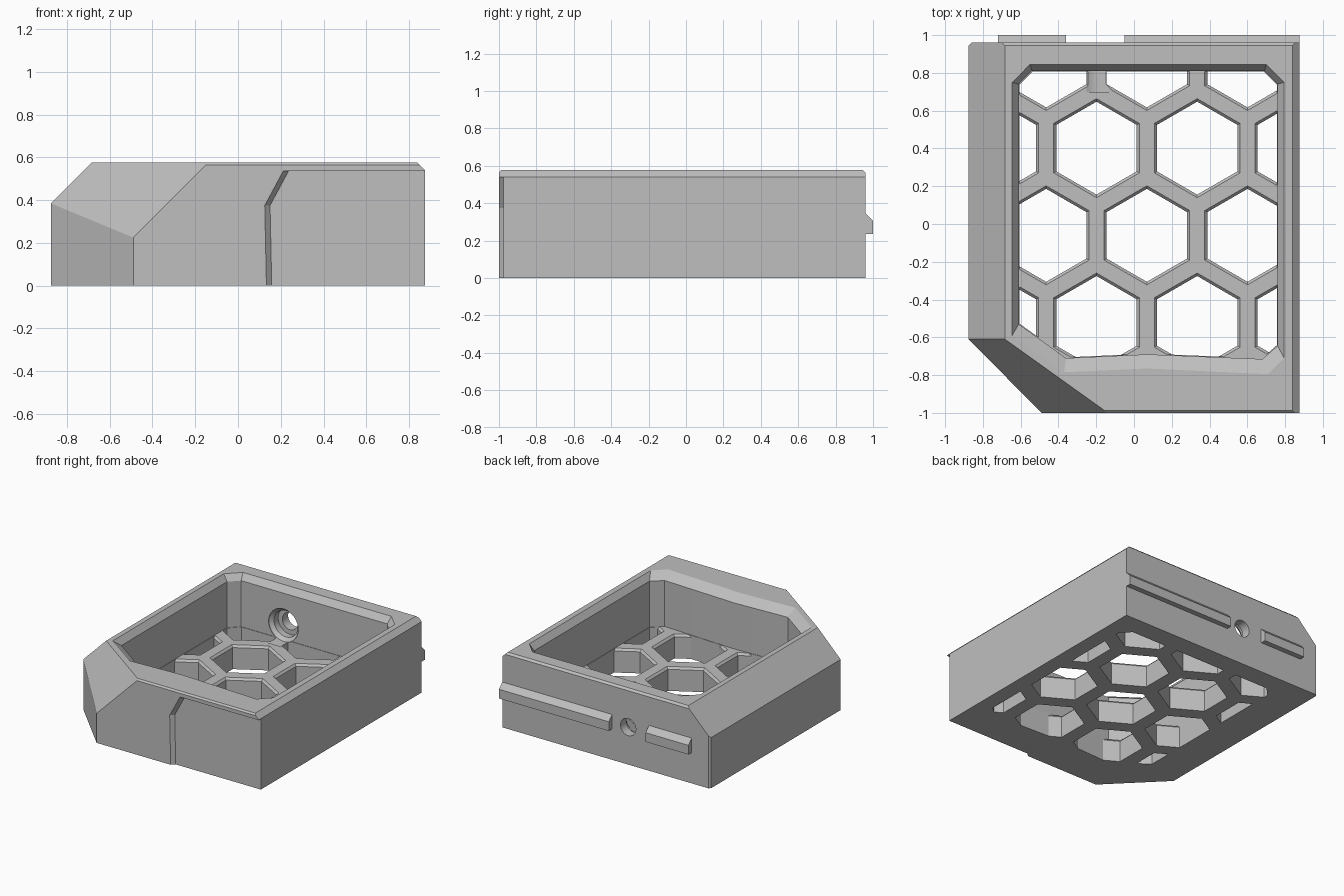
import bpy, bmesh
from math import cos, sin, pi
from mathutils import Vector

if "Cube" in bpy.data.objects:
    bpy.data.objects.remove(bpy.data.objects["Cube"])

grey = bpy.data.materials.new("plain grey")
grey.use_nodes = True
grey.diffuse_color = (0.52, 0.52, 0.52, 1)
grey.node_tree.nodes["Principled BSDF"].inputs["Base Color"].default_value = grey.diffuse_color


def make_object(name, bm):
    bmesh.ops.recalc_face_normals(bm, faces=bm.faces)
    mesh = bpy.data.meshes.new(name)
    bm.to_mesh(mesh)
    bm.free()
    obj = bpy.data.objects.new(name, mesh)
    mesh.materials.append(grey)
    bpy.context.collection.objects.link(obj)
    return obj


def add_loft(bm, rings):
    """Skin a stack of matching rings and cap both ends."""
    loops = [[bm.verts.new(p) for p in ring] for ring in rings]
    for a, b in zip(loops, loops[1:]):
        for i in range(len(a)):
            j = (i + 1) % len(a)
            bm.faces.new((a[i], a[j], b[j], b[i]))
    bm.faces.new(loops[0])
    bm.faces.new(loops[-1])


def loft(name, rings):
    bm = bmesh.new()
    add_loft(bm, rings)
    return make_object(name, bm)


def flat(points, z):
    return [(x, y, z) for x, y in points]


def boolean(target, cutter, operation="DIFFERENCE"):
    mod = target.modifiers.new("cut", "BOOLEAN")
    mod.operation, mod.solver, mod.object = operation, "EXACT", cutter
    bpy.context.view_layer.objects.active = target
    bpy.ops.object.modifier_apply(modifier=mod.name)
    bpy.data.objects.remove(cutter)


def slice_off(bm, point, normal):
    """Remove everything on the normal side of a plane and close the cut."""
    geom = bm.verts[:] + bm.edges[:] + bm.faces[:]
    cut = bmesh.ops.bisect_plane(bm, geom=geom, plane_co=point, plane_no=normal,
                                 clear_outer=True)["geom_cut"]
    bmesh.ops.edgeloop_fill(bm, edges=[e for e in cut if isinstance(e, bmesh.types.BMEdge)])


# Body block with all its outer chamfers
W, FRONT, BACK, TOP = 0.875, -1.0, 0.96, 0.577
bm = bmesh.new()
outline = [(-W, FRONT), (W, FRONT), (W, BACK), (-W, BACK)]
add_loft(bm, [flat(outline, 0), flat(outline, TOP)])
for point, normal in [
    ((-W, -0.61, 0), (-0.39, -0.385, 0)),           # front corner
    ((-W, 0, 0.385), (-1, 0, 1)),                   # left top slope
    ((-W, -0.61, 0.385), (-0.39, -0.545, 0.39)),    # front corner slope
    ((W, 0, 0.54), (1, 0, 1)),                      # right top edge
    ((0, FRONT, 0.565), (0, -1, 1)),                # front top edge
    ((0, BACK, 0.562), (0, 1, 1)),                  # back top edge
    ((-W, 0.946, 0), (-1, 1, 0)),                   # back left edge
]:
    slice_off(bm, Vector(point), Vector(normal).normalized())
body = make_object("tray_body", bm)

# Cavity with a flared rim
FLOOR, RIM = 0.18, 0.53
inner = [(-0.61, -0.53), (-0.36, -0.71), (0.07, -0.69), (0.68, -0.715), (0.76, -0.645),
         (0.76, 0.74), (0.69, 0.81), (-0.54, 0.81), (-0.61, 0.74)]
outer = [(-0.645, -0.59), (-0.37, -0.785), (0.07, -0.765), (0.71, -0.795), (0.795, -0.71),
         (0.795, 0.75), (0.70, 0.845), (-0.55, 0.845), (-0.645, 0.75)]
boolean(body, loft("cavity", [flat(inner, FLOOR), flat(inner, RIM),
                              flat(outer, TOP), flat(outer, 0.7)]))

# Honeycomb openings in the floor, clipped to the cavity outline
PITCH, RADIUS, LIP = 0.533, 0.262, 0.016
bm = bmesh.new()
for row in range(-2, 3):
    for col in range(-2, 3):
        cx = 0.068 + (col + 0.5 * (row % 2)) * PITCH
        cy = -0.06 + row * PITCH * 0.866

        def hexagon(r, z):
            return [(cx + r * sin(k * pi / 3), cy + r * cos(k * pi / 3), z) for k in range(6)]
        add_loft(bm, [hexagon(RADIUS - LIP, -0.05), hexagon(RADIUS - LIP, FLOOR - LIP),
                      hexagon(RADIUS, FLOOR), hexagon(RADIUS, FLOOR + 0.01)])
holes = make_object("honeycomb", bm)
clip = [(0.075 + (x - 0.075) * 0.995, 0.05 + (y - 0.05) * 0.995) for x, y in inner]
boolean(holes, loft("clip", [flat(clip, -0.1), flat(clip, 0.3)]), "INTERSECT")
boolean(body, holes)


# Screw hole through the back wall, countersunk inside
def circle(r, y):
    return [(-0.185 + r * cos(k * pi / 16), y, 0.285 + r * sin(k * pi / 16)) for k in range(32)]


boolean(body, loft("screw_hole", [circle(0.125, 0.7), circle(0.125, 0.815), circle(0.1, 0.84),
                                  circle(0.1, 0.89), circle(0.065, 0.89), circle(0.065, 1.1)]))


# Recessed front panel with a slanted border
def panel(shift, y):
    border = [(0.135, -0.1), (0.125, 0.375), (0.212, 0.537)]
    return [(x + shift, y, z) for x, z in border] + [(1, y, 0.537), (1, y, -0.1)]


boolean(body, loft("front_recess", [panel(-0.025, -1.025), panel(0.025, -0.975)]))


# Back locating rails
def rail(x):
    return [(x, BACK, 0.235), (x, 1, 0.235), (x, 1, 0.305), (x, BACK, 0.345)]


loft("long_rail", [rail(-0.05), rail(W)])
loft("short_rail", [rail(-0.72), rail(-0.36)])

# Smooth only the round hole, keep the rest crisp
bpy.ops.object.select_all(action="DESELECT")
body.select_set(True)
bpy.context.view_layer.objects.active = body
bpy.ops.object.shade_smooth_by_angle(angle=pi / 12)
